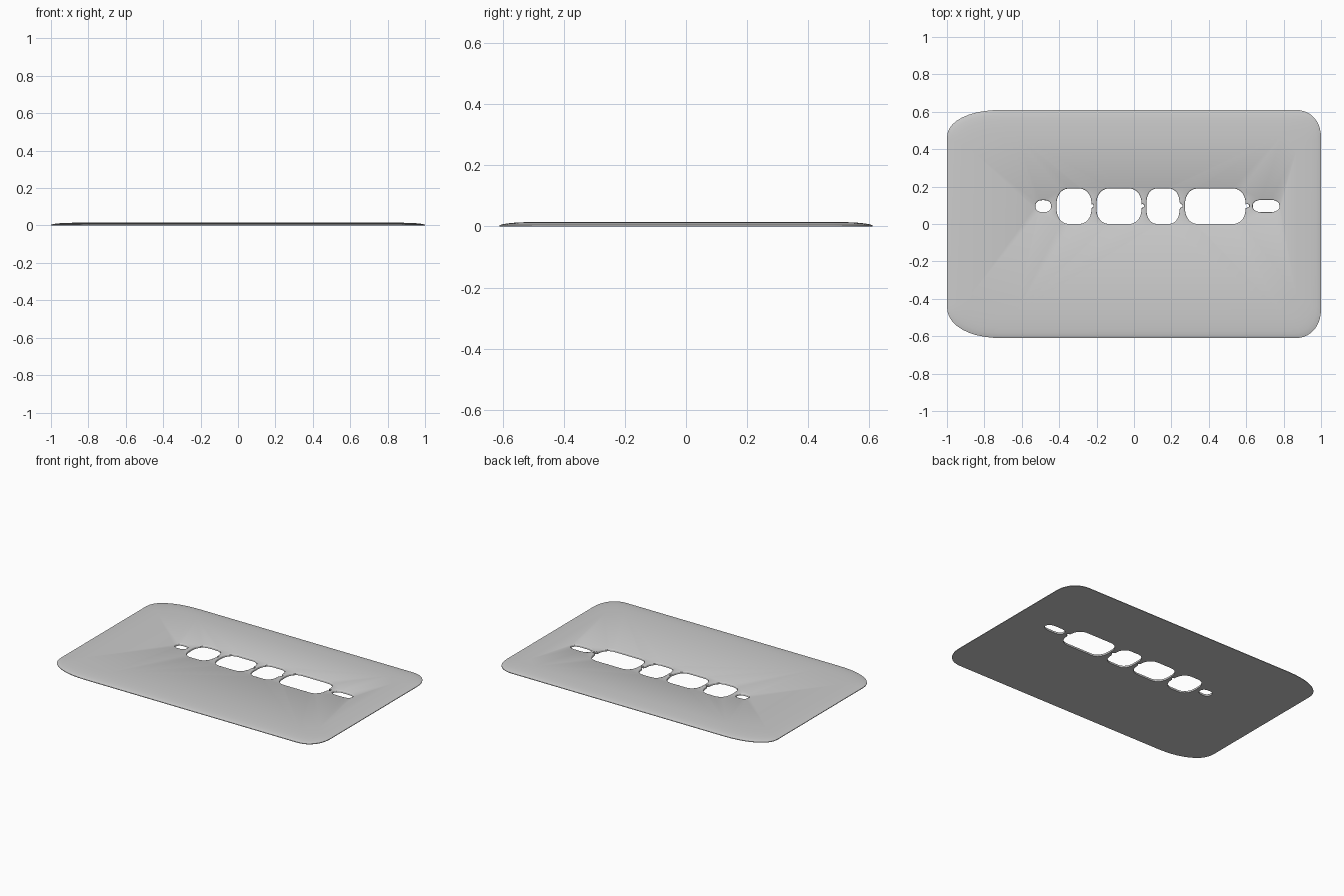
import bpy, bmesh
from math import sin, cos, pi

if "Cube" in bpy.data.objects:
    bpy.data.objects.remove(bpy.data.objects["Cube"])

TOP = 0.015


def outline(x0, x1, y0, y1, corners, tip=0.0, n=10, power=2.2):
    """Rounded rectangle, counter-clockwise; corners are (rx, ry) from bottom right."""
    pts = []
    spots = [(x1, y0, -1, 1), (x1, y1, -1, -1), (x0, y1, 1, -1), (x0, y0, 1, 1)]
    for k, ((cx, cy, dx, dy), (rx, ry)) in enumerate(zip(spots, corners)):
        for i in range(n + 1):
            a = -pi / 2 + k * pi / 2 + i / n * pi / 2
            ux, uy = abs(cos(a)) ** (2 / power), abs(sin(a)) ** (2 / power)
            pts.append((cx + dx * rx * (1 - ux), cy + dy * ry * (1 - uy)))
        if k == 0 and tip:
            # small pointed notch on the right side
            m = (y0 + y1) / 2 + 0.003
            pts += [(x1 + tip * 0.2, m - 0.015), (x1 + tip * 0.5, m - 0.008),
                    (x1 + tip, m - 0.006), (x1 + tip, m + 0.006),
                    (x1 + tip * 0.5, m + 0.008), (x1 + tip * 0.2, m + 0.015)]
    return pts


def wall(bm, bounds, corners, rings, tip=0.0):
    """Stack of outlines, each (inset, z), joined by quads; returns bottom and top edges."""
    x0, x1, y0, y1 = bounds
    loops = []
    for d, z in rings:
        cs = [(max(rx - d * 0.5, 0.01), max(ry - d * 0.5, 0.01)) for rx, ry in corners]
        pts = outline(x0 + d, x1 - d, y0 + d, y1 - d, cs, tip)
        loops.append([bm.verts.new((x, y, z)) for x, y in pts])
    for a, b in zip(loops, loops[1:]):
        for i in range(len(a)):
            j = (i + 1) % len(a)
            bm.faces.new((a[i], a[j], b[j], b[i]))

    def edges(loop):
        return [bm.edges.get((loop[i - 1], loop[i])) for i in range(len(loop))]
    return edges(loops[0]), edges(loops[-1])


bm = bmesh.new()

# Outer rim, softly rounded towards the top
low, high = wall(bm, (-1, 1, -0.61, 0.61),
                 [(0.14, 0.16), (0.14, 0.15), (0.30, 0.15), (0.30, 0.17)],
                 [(0, 0), (0, 0.004), (0.008, 0.007), (0.025, 0.010),
                  (0.05, 0.0125), (0.09, 0.0143), (0.13, TOP)])

# Row of openings: bounds, corner radii, notch length
holes = [
    ((-0.527, -0.443, 0.064, 0.127), (0.035, 0.031), 0),
    ((-0.414, -0.227, 0.0, 0.19), (0.07, 0.085), 0.010),
    ((-0.201, 0.041, 0.0, 0.19), (0.07, 0.085), 0.012),
    ((0.067, 0.243, 0.0, 0.19), (0.06, 0.075), 0.016),
    ((0.273, 0.597, 0.0, 0.19), (0.07, 0.085), 0.019),
    ((0.635, 0.778, 0.063, 0.129), (0.05, 0.032), 0),
]
for bounds, radius, tip in holes:
    b, t = wall(bm, bounds, [radius] * 4,
                [(0, 0), (0, 0.010), (-0.002, 0.0135), (-0.005, TOP)], tip)
    low += b
    high += t

# Flat bottom and top faces around the openings
bmesh.ops.triangle_fill(bm, edges=low, use_beauty=True, normal=(0, 0, -1))
bmesh.ops.triangle_fill(bm, edges=high, use_beauty=True, normal=(0, 0, 1))
bmesh.ops.recalc_face_normals(bm, faces=bm.faces)

mesh = bpy.data.meshes.new("slotted_plate")
bm.to_mesh(mesh)
bm.free()
plate = bpy.data.objects.new("slotted_plate", mesh)
bpy.context.collection.objects.link(plate)
bpy.context.view_layer.objects.active = plate
plate.select_set(True)
bpy.ops.object.shade_smooth_by_angle(angle=0.6)
